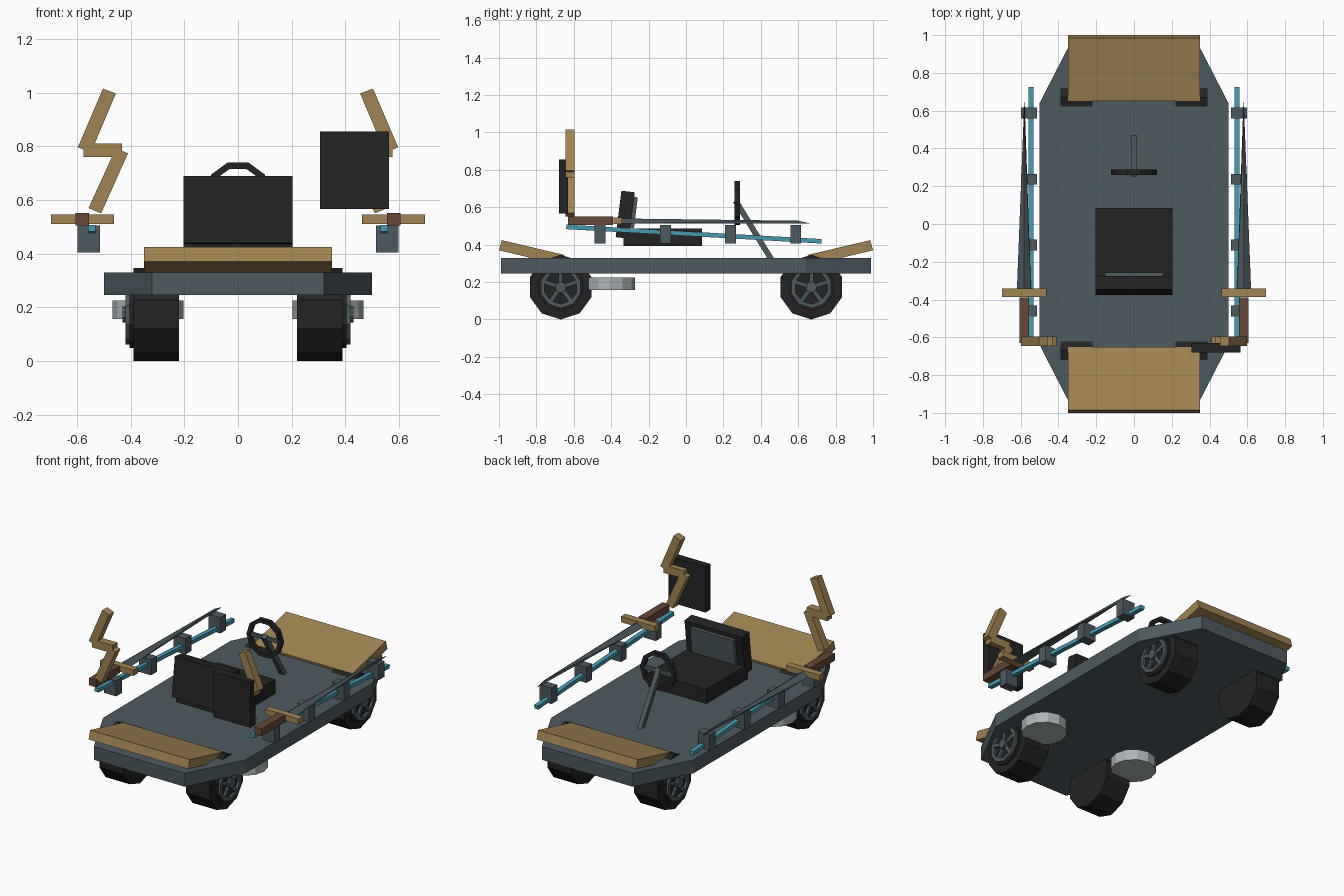
import bpy, bmesh, math
from mathutils import Vector, Matrix

if "Cube" in bpy.data.objects:
    bpy.data.objects.remove(bpy.data.objects["Cube"])


def material(name, r, g, b):
    m = bpy.data.materials.new(name)
    m.diffuse_color = (r, g, b, 1)
    m.use_nodes = True
    m.node_tree.nodes["Principled BSDF"].inputs["Base Color"].default_value = m.diffuse_color
    return m


SLATE = material("slate", 0.075, 0.103, 0.118)
WOOD = material("wood", 0.36, 0.23, 0.08)
BLACK = material("black", 0.017, 0.017, 0.017)
BLUE = material("blue", 0.06, 0.33, 0.45)
BROWN = material("brown", 0.14, 0.065, 0.038)
GREY = material("light_grey", 0.42, 0.46, 0.47)


def finish(name, mat, bm):
    bmesh.ops.recalc_face_normals(bm, faces=bm.faces)
    me = bpy.data.meshes.new(name)
    bm.to_mesh(me)
    bm.free()
    me.materials.append(mat)
    ob = bpy.data.objects.new(name, me)
    bpy.context.collection.objects.link(ob)
    return ob


def box(name, mat, center, size, rot=(0, 0, 0)):
    bm = bmesh.new()
    bmesh.ops.create_cube(bm, size=1)
    bmesh.ops.scale(bm, vec=size, verts=bm.verts)
    ob = finish(name, mat, bm)
    ob.location, ob.rotation_euler = center, rot
    return ob


def beam(name, mat, a, b, w, h):
    """Square bar between two points; w is its x width."""
    a, b = Vector(a), Vector(b)
    y = (b - a).normalized()
    x = Vector((1, 0, 0))
    z = x.cross(y)
    bm = bmesh.new()
    bmesh.ops.create_cube(bm, size=1)
    bmesh.ops.scale(bm, vec=(w, (b - a).length, h), verts=bm.verts)
    bm.transform(Matrix.Translation((a + b) / 2) @ Matrix((x, y, z)).transposed().to_4x4())
    return finish(name, mat, bm)


def prism(name, mat, pts, vec):
    bm = bmesh.new()
    f = bm.faces.new([bm.verts.new(p) for p in pts])
    ext = bmesh.ops.extrude_face_region(bm, geom=[f], use_keep_orig=True)
    bmesh.ops.translate(bm, vec=vec, verts=[v for v in ext["geom"] if isinstance(v, bmesh.types.BMVert)])
    return finish(name, mat, bm)


def ngon(n, r, c, axis):
    """Regular polygon around an axis, first corner straight up (or +y for z)."""
    out = []
    for i in range(n):
        a = 2 * math.pi * i / n
        u, v = r * math.sin(a), r * math.cos(a)
        out.append(Vector(c) + Vector({"x": (0, u, v), "y": (u, 0, v), "z": (u, v, 0)}[axis]))
    return out


def ring(name, mat, n, r1, r2, c, axis, vec, spin=0):
    bm = bmesh.new()
    vec = Vector(vec)
    loops = []
    for r, off in ((r1, 0), (r2, 0), (r2, 1), (r1, 1)):
        pts = ngon(n, r, (0, 0, 0), axis)
        m = Matrix.Rotation(spin, 3, axis.upper())
        loops.append([bm.verts.new(m @ p + Vector(c) + vec * off) for p in pts])
    for k in range(4):
        a, b = loops[k], loops[(k + 1) % 4]
        for i in range(n):
            j = (i + 1) % n
            bm.faces.new((a[i], a[j], b[j], b[i]))
    return finish(name, mat, bm)


# Chassis plate with clipped corners
prism("chassis", SLATE, [(0.32, -0.99, 0.245), (0.5, -0.64, 0.245), (0.5, 0.64, 0.245), (0.32, 0.99, 0.245),
                         (-0.32, 0.99, 0.245), (-0.5, 0.64, 0.245), (-0.5, -0.64, 0.245), (-0.32, -0.99, 0.245)],
      (0, 0, 0.085))

# Tilted wooden boards at both ends
for s, end in ((-1, "front"), (1, "rear")):
    prism(end + "_board", WOOD, [(-0.35, s * 0.985, 0.424), (-0.35, s * 0.65, 0.345),
                                 (-0.35, s * 0.665, 0.29), (-0.35, s * 1.0, 0.37)], (0.7, 0, 0))

# Wheels with five-spoke hubs
R = 0.173
for sx in (-1, 1):
    for y in (-0.67, 0.67):
        prism("wheel", BLACK, ngon(10, R, (sx * 0.22, y, R), "x"), (sx * 0.17, 0, 0))
        prism("wheel_cap", BLACK, ngon(10, 0.125, (sx * 0.385, y, R), "x"), (sx * 0.02, 0, 0))
        ring("wheel_rim", SLATE, 10, 0.112, 0.09, (sx * 0.39, y, R), "x", (sx * 0.03, 0, 0))
        prism("hub", SLATE, ngon(10, 0.03, (sx * 0.39, y, R), "x"), (sx * 0.04, 0, 0))
        for i in range(5):
            a = 2 * math.pi * i / 5
            box("wheel_spoke", SLATE, (sx * 0.405, y - 0.055 * math.sin(a), R + 0.055 * math.cos(a)),
                (0.026, 0.022, 0.09), (a, 0, 0))

    # Round canister below the chassis
    prism("canister", GREY, ngon(12, 0.132, (sx * 0.335, -0.405, 0.157), "z"), (0, 0, 0.068))

    # Blue side rod held by four clips
    beam("side_rod", BLUE, (sx * 0.545, -0.64, 0.495), (sx * 0.545, 0.725, 0.418), 0.028, 0.024)
    for y in (-0.46, -0.11, 0.237, 0.587):
        box("rod_clip", SLATE, (sx * 0.556, y, 0.455), (0.084, 0.058, 0.1))

    # Sword lying on the clips: ridged blade, guard, grip
    bm = bmesh.new()
    v = [bm.verts.new((sx * x, y, z)) for x, y, z in (
        (0.62, -0.35, 0.513), (0.545, -0.35, 0.513), (0.583, -0.35, 0.54),
        (0.583, 0.6, 0.528), (0.58, 0.67, 0.512))]
    for f in ((0, 1, 2), (0, 1, 4), (0, 2, 3), (0, 3, 4), (1, 2, 3), (1, 3, 4)):
        bm.faces.new([v[i] for i in f])
    finish("blade", SLATE, bm)
    box("sword_guard", WOOD, (sx * 0.58, -0.365, 0.528), (0.235, 0.045, 0.036))
    box("sword_grip", BROWN, (sx * 0.581, -0.51, 0.528), (0.05, 0.24, 0.046))

    # Zigzag bolt standing at the end of the grip
    for quad in (((0.503, 1.015), (0.455, 0.997), (0.548, 0.777), (0.597, 0.796)),
                 ((0.575, 0.81), (0.432, 0.81), (0.432, 0.76), (0.575, 0.76)),
                 ((0.455, 0.793), (0.41, 0.774), (0.51, 0.55), (0.557, 0.57))):
        prism("bolt_segment", WOOD, [(sx * x, -0.645, z) for x, z in quad], (0, 0.05, 0))

# Seat with leaning back and inset panel
box("seat_base", BLACK, (0, -0.125, 0.44), (0.405, 0.42, 0.092))
tilt = -math.radians(7)
box("seat_back", BLACK, (0, -0.325, 0.56), (0.405, 0.072, 0.25), (tilt, 0, 0))
box("seat_panel", SLATE, (0, -0.279, 0.572), (0.305, 0.022, 0.165), (tilt, 0, 0))

# Steering wheel and column
ring("steering_wheel", BLACK, 10, 0.123, 0.098, (0, 0.26, 0.623), "y", (0, 0.028, 0), math.pi / 10)
box("steering_bar", SLATE, (0, 0.275, 0.623), (0.2, 0.016, 0.022))
beam("steering_column", SLATE, (0, 0.265, 0.635), (0, 0.46, 0.315), 0.03, 0.03)

# Plain square plate on one bolt
box("square_plate", BLACK, (0.434, -0.655, 0.711), (0.258, 0.05, 0.29))
